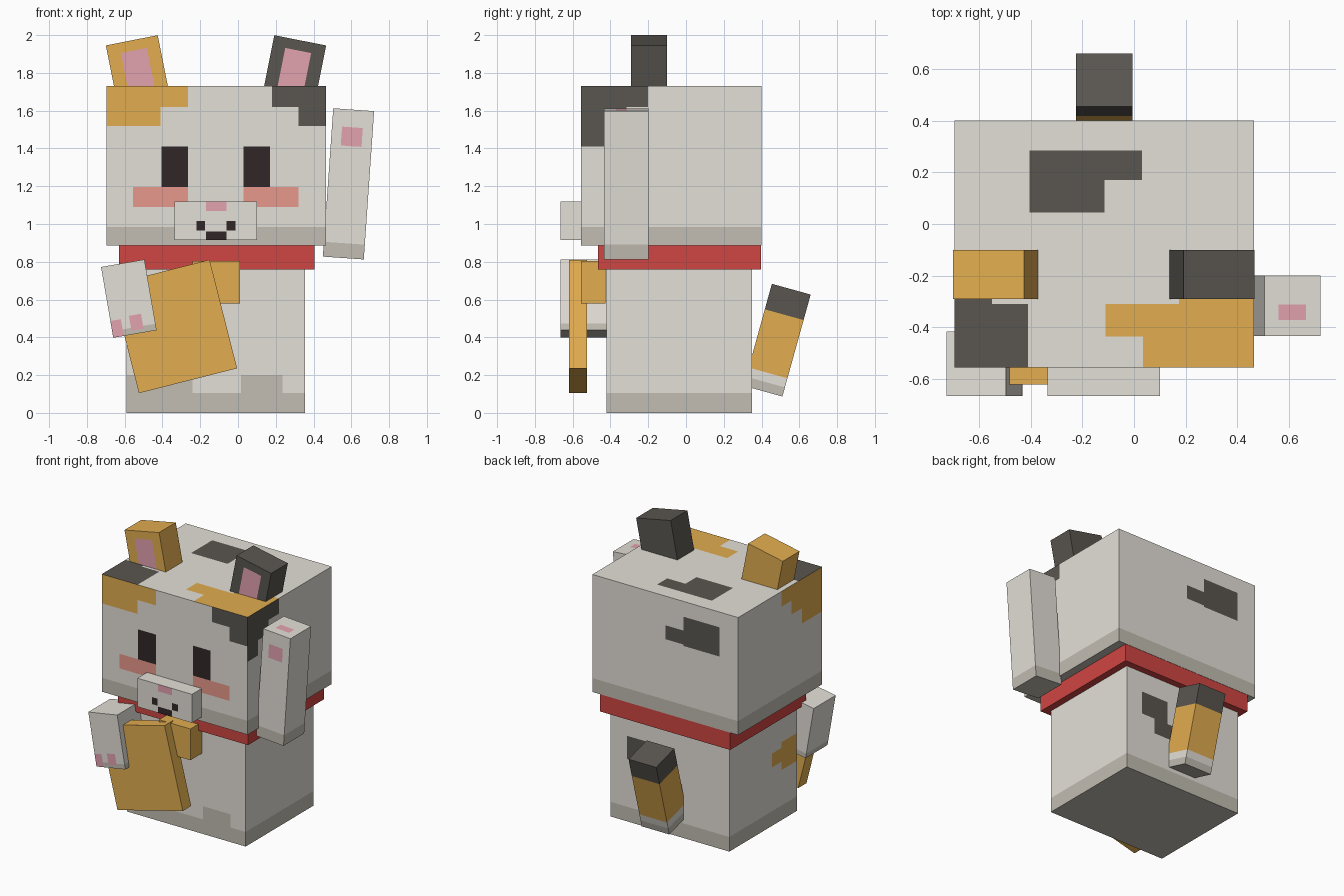
import bpy, bmesh
from math import radians
from mathutils import Vector

if "Cube" in bpy.data.objects:
    bpy.data.objects.remove(bpy.data.objects["Cube"])

COLOURS = {
    "white": (0.775, 0.745, 0.687), "grey": (0.54, 0.51, 0.445),
    "charcoal": (0.102, 0.093, 0.08), "orange": (0.76, 0.418, 0.08),
    "red": (0.624, 0.061, 0.054), "pink": (0.768, 0.366, 0.434),
    "blush": (0.807, 0.319, 0.258), "black": (0.031, 0.02, 0.02),
}
MATS = {}
for n, c in COLOURS.items():
    MATS[n] = bpy.data.materials.new(n)
    MATS[n].diffuse_color = (*c, 1)

SIDES = ("-x", "+x", "-y", "+y")
BIG = 9.0


def side_faces(bm, side):
    axis = "xyz".index(side[1])
    sign = -1 if side[0] == "-" else 1
    return axis, [f for f in bm.faces if f.normal[axis] * sign > 0.9]


def paint(bm, side, a0, a1, b0, b1, index):
    """Cut a rectangle into one side of a box and colour it (a, b = other two axes)."""
    axis, _ = side_faces(bm, side)
    u, v = [i for i in range(3) if i != axis]
    for ax, val in ((u, a0), (u, a1), (v, b0), (v, b1)):
        if abs(val) >= BIG:
            continue
        faces = side_faces(bm, side)[1]
        geom = set(faces)
        for f in faces:
            geom.update(f.edges)
            geom.update(f.verts)
        co, no = Vector(), Vector()
        co[ax], no[ax] = val, 1
        bmesh.ops.bisect_plane(bm, geom=list(geom), dist=1e-5, plane_co=co, plane_no=no)
        bm.normal_update()
    for f in side_faces(bm, side)[1]:
        c = f.calc_center_median()
        if a0 < c[u] < a1 and b0 < c[v] < b1:
            f.material_index = index


def box(name, lo, hi, base, marks=(), bands=(), under=None, loc=(0, 0, 0), rx=0, ry=0):
    """Box with colour bands round its sides and rectangular marks on single sides."""
    me = bpy.data.meshes.new(name)
    names = [base]

    def slot(colour):
        if colour not in names:
            names.append(colour)
        return names.index(colour)

    bm = bmesh.new()
    bmesh.ops.create_cube(bm, size=1)
    for vert in bm.verts:
        vert.co = [lo[i] if vert.co[i] < 0 else hi[i] for i in range(3)]
    bm.normal_update()
    for z0, z1, colour in bands:
        for s in SIDES:
            paint(bm, s, -BIG, BIG, z0, z1, slot(colour))
    if under:
        paint(bm, "-z", -BIG, BIG, -BIG, BIG, slot(under))
    for side, a0, a1, b0, b1, colour in marks:
        paint(bm, side, a0, a1, b0, b1, slot(colour))
    bm.to_mesh(me)
    bm.free()
    for n in names:
        me.materials.append(MATS[n])
    ob = bpy.data.objects.new(name, me)
    ob.location = loc
    ob.rotation_euler = (radians(rx), radians(ry), 0)
    bpy.context.collection.objects.link(ob)
    return ob


def centred(name, size, loc, base, **kw):
    h = [s / 2 for s in size]
    return box(name, [-s for s in h], h, base, loc=loc, **kw)


# Head with eyes, cheeks and fur patches
head_marks = [
    # forehead patches
    ("-y", -BIG, -0.265, 1.62, BIG, "orange"), ("-y", -BIG, -0.41, 1.52, 1.62, "orange"),
    ("-y", 0.18, BIG, 1.62, BIG, "charcoal"), ("-y", 0.32, BIG, 1.52, 1.62, "charcoal"),
    # crown patches
    ("+z", -0.405, 0.03, 0.17, 0.285, "charcoal"), ("+z", -0.405, -0.115, 0.045, 0.17, "charcoal"),
    ("+z", -BIG, -0.41, -BIG, -0.31, "charcoal"), ("+z", -BIG, -0.55, -0.31, -0.285, "charcoal"),
    ("+z", 0.035, BIG, -BIG, -0.435, "orange"), ("+z", -0.11, BIG, -0.435, -0.31, "orange"),
    ("+z", 0.175, BIG, -0.31, -0.2, "orange"),
    # back patch
    ("+y", -0.545, -0.26, 1.41, 1.62, "charcoal"), ("+y", -0.26, -0.115, 1.42, 1.52, "charcoal"),
]
# stepped patches on both temples
for side, colour, back in (("+x", "charcoal", -0.2), ("-x", "orange", -0.09)):
    for y1, z0, z1 in ((back, 1.62, BIG), (back - 0.115, 1.52, 1.62), (back - 0.235, 1.41, 1.52)):
        head_marks.append((side, -BIG, y1, z0, z1, colour))
# eyes and cheeks
for eye, cheek in ((-0.405, -0.555), (0.03, 0.03)):
    head_marks.append(("-y", eye, eye + 0.14, 1.195, 1.41, "black"))
    head_marks.append(("-y", cheek, cheek + 0.29, 1.09, 1.195, "blush"))
box("head", (-0.695, -0.555, 0.885), (0.465, 0.40, 1.73), "white", head_marks,
    [(-BIG, 0.985, "grey")], "grey")

# Muzzle with nose, mouth and whisker spots
box("muzzle", (-0.335, -0.665, 0.915), (0.10, -0.55, 1.12), "white", [
    ("-y", -0.17, -0.06, 1.07, BIG, "pink"),
    ("-y", -0.17, -0.06, -BIG, 0.96, "black"),
    ("-y", -0.22, -0.175, 0.965, 1.015, "black"),
    ("-y", -0.06, -0.012, 0.965, 1.015, "black"),
], under="grey")

# Ears with pink insides
for name, x, tilt, colour in (("left_ear", -0.535, -11.3, "orange"), ("right_ear", 0.302, 11.3, "charcoal")):
    centred(name, (0.28, 0.19, 0.28), (x, -0.195, 1.835), colour, ry=tilt,
            marks=[("-y", -0.07, 0.07, -BIG, 0.085, "pink")])

# Collar and bell
box("collar", (-0.63, -0.465, 0.76), (0.405, 0.398, 0.885), "red")
box("bell", (-0.24, -0.555, 0.58), (0.01, -0.425, 0.805), "orange")

# Body with fur patches
box("body", (-0.59, -0.42, 0), (0.355, 0.35, 0.76), "white", [
    ("-y", 0.015, 0.235, 0.105, 0.2, "grey"),
    ("-y", -BIG, -0.24, 0.105, 0.2, "grey"),
    ("-x", -BIG, -0.24, 0.36, 0.56, "orange"), ("-x", -0.24, -0.137, 0.42, 0.52, "orange"),
    ("+y", 0.01, 0.226, 0.45, 0.615, "charcoal"), ("+y", -0.1, 0.12, 0.34, 0.45, "charcoal"),
], [(-BIG, 0.105, "grey")], "grey")

# Raised arm with paw pads
centred("raised_arm", (0.217, 0.235, 0.787), (0.585, -0.3165, 1.2125), "white", ry=4,
        bands=[(-BIG, -0.315, "grey")], under="grey",
        marks=[("-y", -0.055, 0.055, 0.2, 0.3, "pink"), ("+z", -0.053, 0.053, -0.055, 0.005, "pink")])

# Lowered arm holding the plaque
centred("lowered_arm", (0.233, 0.25, 0.38), (-0.578, -0.54, 0.605), "white", ry=-9.8,
        bands=[(-BIG, -0.155, "grey")], under="grey",
        marks=[("-y", -BIG, -0.06, -BIG, -0.1, "pink"), ("-y", -0.015, 0.05, -0.17, -0.09, "pink")])
centred("plaque", (0.536, 0.095, 0.593), (-0.3375, -0.5725, 0.4575), "orange", ry=-14.2)

# Striped tail
centred("tail", (0.22, 0.213, 0.56), (-0.115, 0.4825, 0.385), "charcoal", rx=-15.5,
        bands=[(-0.18, 0.14, "orange"), (-0.23, -0.18, "white"), (-BIG, -0.23, "grey")], under="grey")

for m in bpy.data.materials:
    if m.users and not m.is_grease_pencil:
        m.use_nodes = True
        m.node_tree.nodes["Principled BSDF"].inputs["Base Color"].default_value = m.diffuse_color
